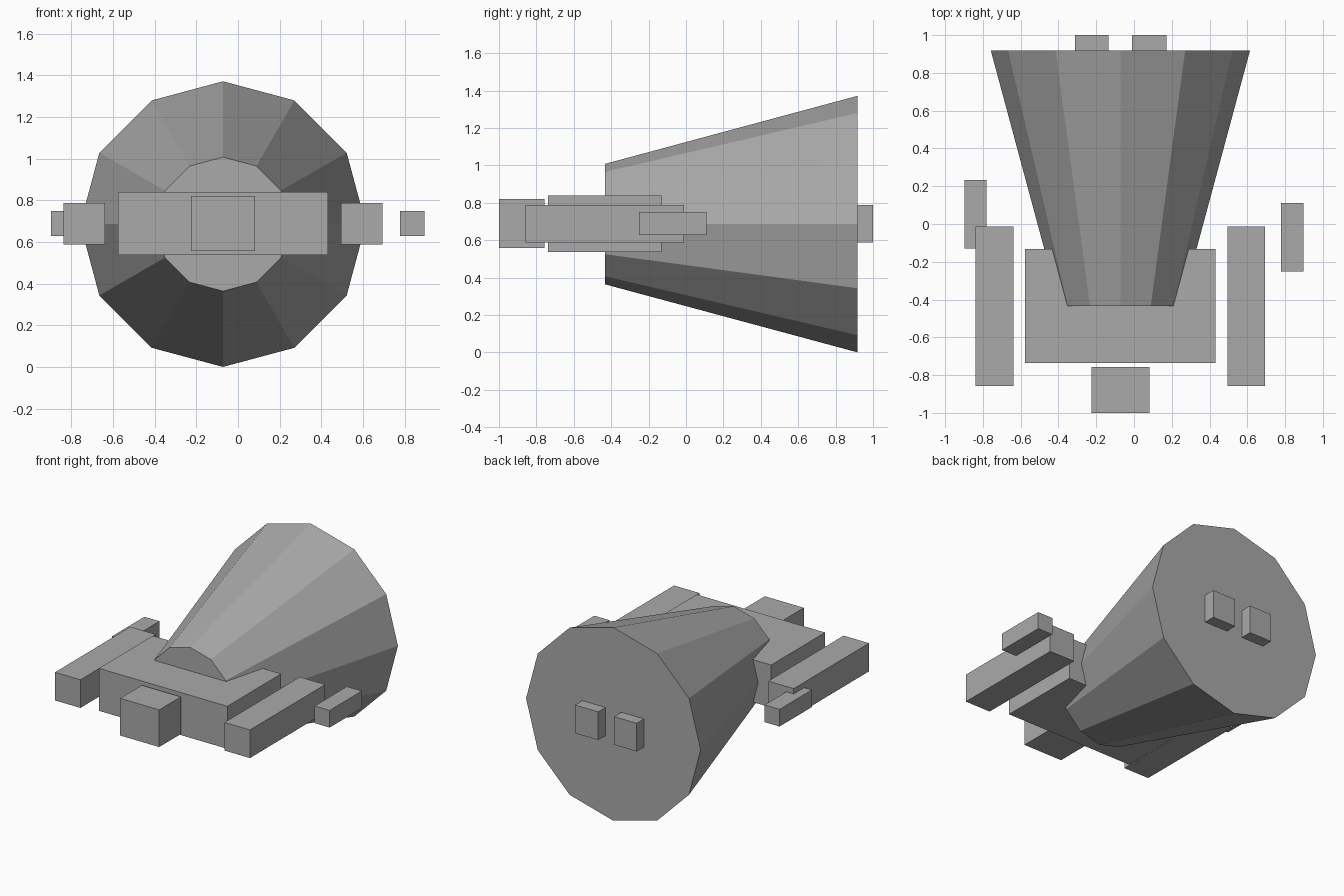
import bpy
from math import pi

if "Cube" in bpy.data.objects:
    bpy.data.objects.remove(bpy.data.objects["Cube"])

# Dark grey shared by every part
grey = bpy.data.materials.new("dark_grey")
grey.diffuse_color = (0.4, 0.4, 0.4, 1)
grey.use_nodes = True
grey.node_tree.nodes["Principled BSDF"].inputs["Base Color"].default_value = grey.diffuse_color


def box(name, x, y, z):
    """Axis-aligned block from (min, max) ranges."""
    ranges = (x, y, z)
    bpy.ops.mesh.primitive_cube_add(size=1, location=[(a + b) / 2 for a, b in ranges])
    ob = bpy.context.object
    ob.name = name
    ob.scale = [b - a for a, b in ranges]
    bpy.ops.object.transform_apply(location=False, rotation=False, scale=True)
    ob.data.materials.append(grey)
    return ob


AXIS_X, AXIS_Z = -0.072, 0.686   # centre line of the tapered hull
FRONT, BACK = -0.433, 0.918

# Twelve-sided hull, flaring towards the back
bpy.ops.mesh.primitive_cone_add(
    vertices=12, radius1=0.322, radius2=0.686, depth=BACK - FRONT,
    location=(AXIS_X, (FRONT + BACK) / 2, AXIS_Z), rotation=(-pi / 2, 0, 0))
hull = bpy.context.object
hull.name = "tapered_hull"
hull.data.materials.append(grey)

# Wide body across the narrow end and separate nose block
box("wide_body", (-0.577, 0.432), (-0.737, -0.132), (0.538, 0.84))
box("nose_block", (-0.226, 0.081), (-1.0, -0.757), (0.557, 0.821))

# Long side rails and the short outer pods
for side, x in (("left", (-0.838, -0.638)), ("right", (0.494, 0.694))):
    box(side + "_rail", x, (-0.857, -0.012), (0.588, 0.788))
box("left_pod", (-0.898, -0.78), (-0.13, 0.232), (0.628, 0.75))
box("right_pod", (0.779, 0.897), (-0.252, 0.11), (0.628, 0.75))

# Pair of exhaust blocks on the back face
for side, x in (("left", (-0.313, -0.136)), ("right", (-0.01, 0.172))):
    box(side + "_exhaust", x, (BACK - 0.02, 1.0), (0.588, 0.788))
